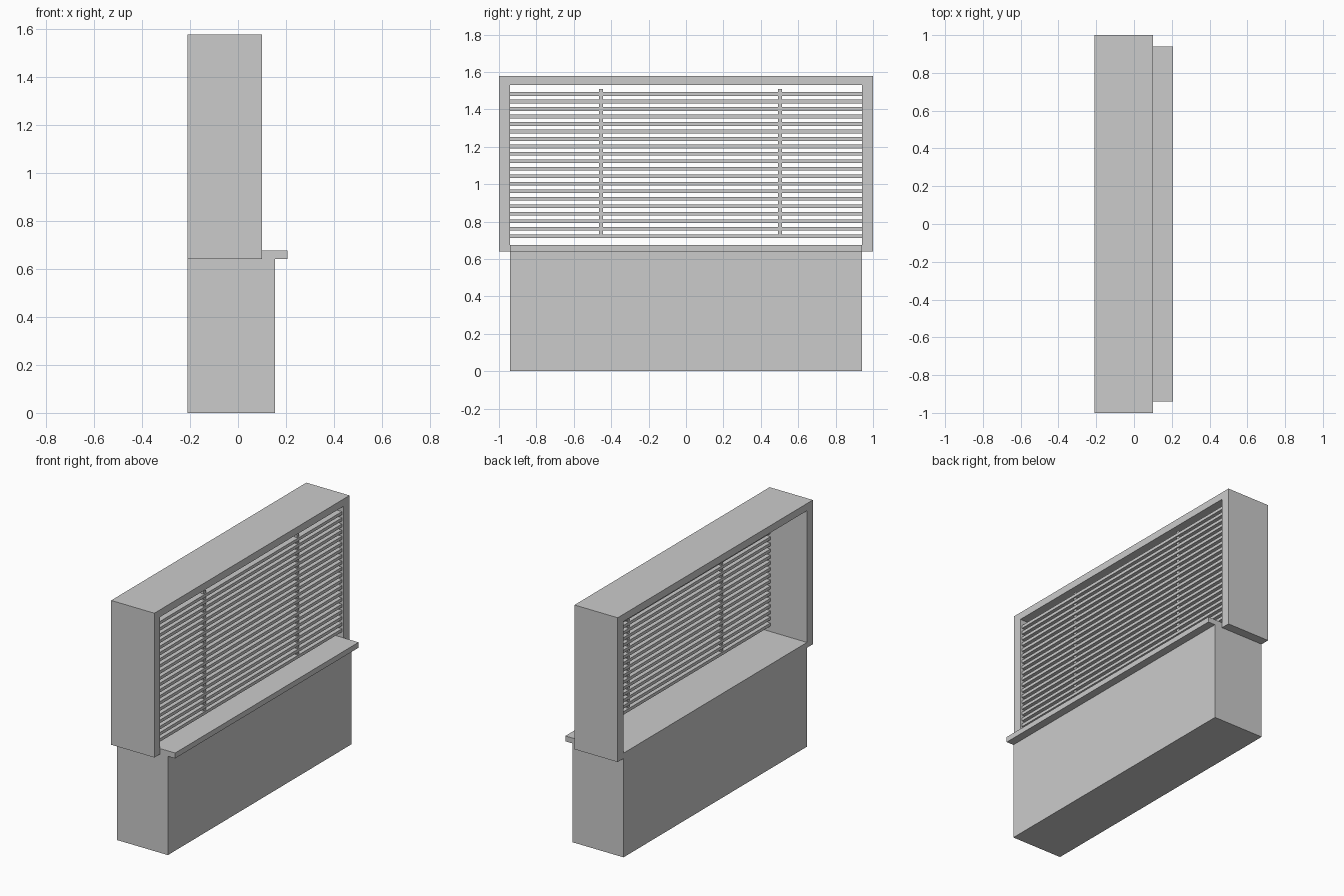
import bpy
import bmesh

if "Cube" in bpy.data.objects:
    bpy.data.objects.remove(bpy.data.objects["Cube"])


def box(bm, x, y, z):
    """Add a box spanning the (min, max) ranges."""
    v = [bm.verts.new((a, b, c)) for a in x for b in y for c in z]
    for f in ((0, 1, 3, 2), (4, 6, 7, 5), (0, 4, 5, 1),
              (2, 3, 7, 6), (0, 2, 6, 4), (1, 5, 7, 3)):
        bm.faces.new([v[i] for i in f])


def finish(bm, name):
    bmesh.ops.recalc_face_normals(bm, faces=bm.faces)
    mesh = bpy.data.meshes.new(name)
    bm.to_mesh(mesh)
    bm.free()
    obj = bpy.data.objects.new(name, mesh)
    bpy.context.collection.objects.link(obj)
    return obj


def box_object(name, x, y, z):
    bm = bmesh.new()
    box(bm, x, y, z)
    return finish(bm, name)


BACK, FRONT = -0.21, 0.10
INNER = 0.94

# Lower wall and the projecting sill
box_object("lower_wall", (BACK, 0.155), (-INNER, INNER), (0, 0.641))
box_object("window_sill", (BACK, 0.207), (-INNER, INNER), (0.641, 0.676))

# Upside-down U frame, extruded through the wall depth
profile = [(-1, 0.641), (-1, 1.577), (1, 1.577), (1, 0.641),
           (INNER, 0.641), (INNER, 1.53), (-INNER, 1.53), (-INNER, 0.641)]
bm = bmesh.new()
face = bm.faces.new([bm.verts.new((BACK, y, z)) for y, z in profile])
ext = bmesh.ops.extrude_face_region(bm, geom=[face], use_keep_orig=True)
moved = [g for g in ext["geom"] if isinstance(g, bmesh.types.BMVert)]
bmesh.ops.translate(bm, verts=moved, vec=(FRONT - BACK, 0, 0))
finish(bm, "window_frame")

# Blind slats
bm = bmesh.new()
COUNT, LOW, HIGH = 20, 0.722, 1.482
for i in range(COUNT):
    z = LOW + (HIGH - LOW) * i / (COUNT - 1)
    box(bm, (0.052, 0.088), (-INNER, INNER), (z - 0.01, z + 0.01))
finish(bm, "blind_slats")

# Ladder tapes holding the slats
for name, y in (("blind_tape_left", -0.455), ("blind_tape_right", 0.502)):
    box_object(name, (0.06, 0.08), (y - 0.011, y + 0.011), (0.722, 1.51))
